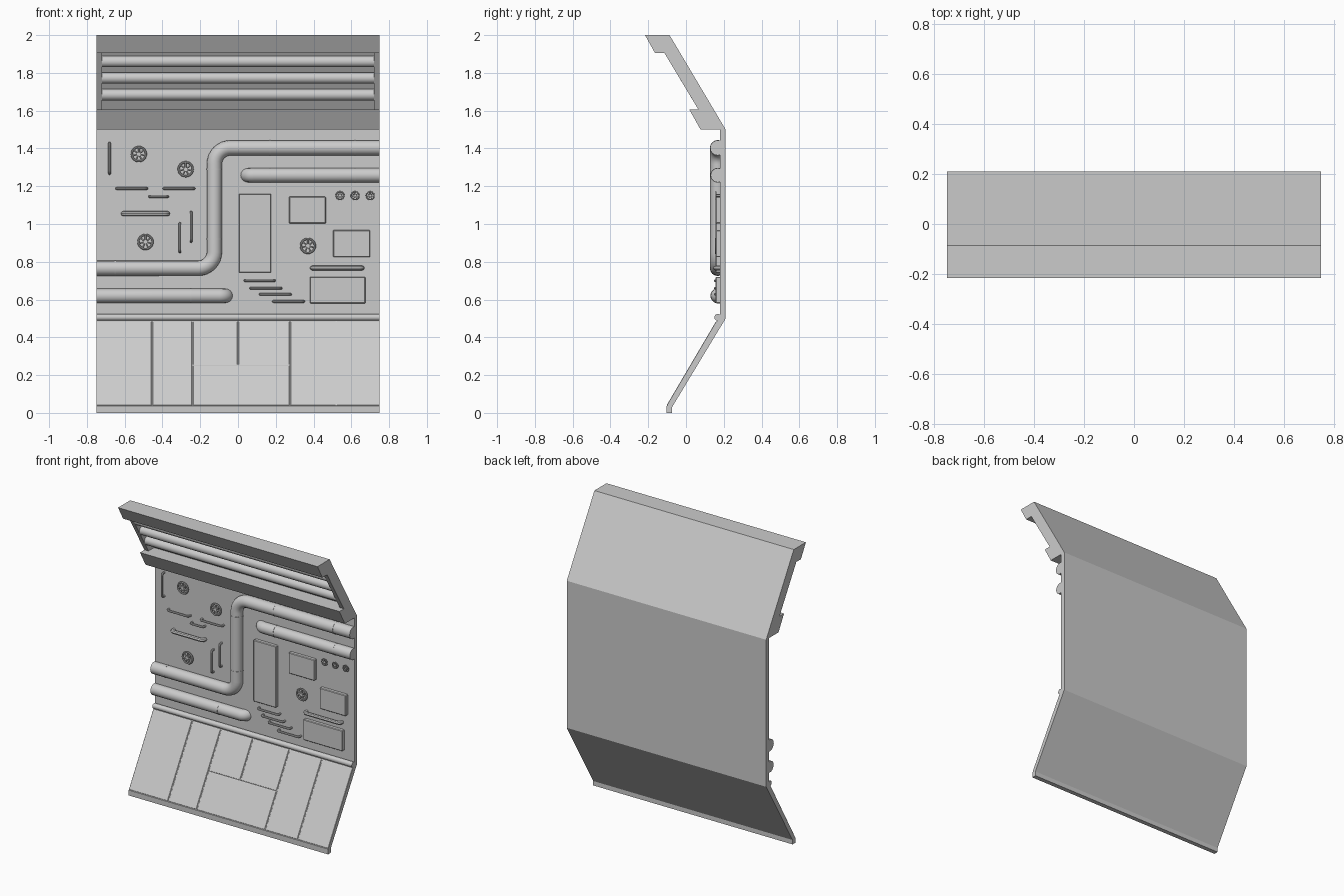
import bpy, bmesh, math
from mathutils import Vector

if "Cube" in bpy.data.objects:
    bpy.data.objects.remove(bpy.data.objects["Cube"])

W = 0.75          # half width
WALL = 0.18       # front face of the middle wall


def finish(ob, smooth=False):
    if smooth:
        bpy.ops.object.select_all(action='DESELECT')
        ob.select_set(True)
        bpy.context.view_layer.objects.active = ob
        bpy.ops.object.shade_smooth_by_angle(angle=math.radians(40))
    return ob


def prism(name, profile, x0, x1, bevel=0):
    """Extrude a (y, z) outline along x."""
    bm = bmesh.new()
    f = bm.faces.new([bm.verts.new((x0, y, z)) for y, z in profile])
    r = bmesh.ops.extrude_face_region(bm, geom=[f])
    bmesh.ops.translate(bm, vec=(x1 - x0, 0, 0),
                        verts=[v for v in r['geom'] if isinstance(v, bmesh.types.BMVert)])
    bmesh.ops.recalc_face_normals(bm, faces=bm.faces)
    me = bpy.data.meshes.new(name)
    bm.to_mesh(me)
    bm.free()
    ob = bpy.data.objects.new(name, me)
    bpy.context.collection.objects.link(ob)
    if bevel:
        m = ob.modifiers.new("Bevel", 'BEVEL')
        m.width, m.segments = bevel, 1
    return ob


def pipe(name, pts, r, fillet=0.0, res=4, cyclic=False):
    """Round tube along a path whose inner corners are filleted."""
    pts = [Vector(p) for p in pts]
    path = list(pts)
    if fillet:
        path = [pts[0]]
        for a, b, c in zip(pts, pts[1:], pts[2:]):
            u, v = (a - b).normalized(), (c - b).normalized()
            for i in range(9):
                t = math.radians(90 * i / 8)
                path.append(b + fillet * (u * (1 - math.sin(t)) + v * (1 - math.cos(t))))
        path.append(pts[-1])
    cu = bpy.data.curves.new(name, 'CURVE')
    cu.dimensions = '3D'
    cu.bevel_depth, cu.bevel_resolution, cu.use_fill_caps = r, res, True
    sp = cu.splines.new('POLY')
    sp.points.add(len(path) - 1)
    for q, p in zip(sp.points, path):
        q.co = (*p, 1)
    sp.use_cyclic_u = cyclic
    ob = bpy.data.objects.new(name, cu)
    bpy.context.collection.objects.link(ob)
    bpy.ops.object.select_all(action='DESELECT')
    ob.select_set(True)
    bpy.context.view_layer.objects.active = ob
    bpy.ops.object.convert(target='MESH')
    return finish(bpy.context.view_layer.objects.active, True)


# Bent wall shell: foot, sloped skirt, flat wall, leaning top with recess
prism("wall_shell", [
    (-0.074, 0), (-0.074, 0.03), (0.21, 0.5), (0.21, 1.5), (-0.087, 2.0), (-0.217, 2.0),
    (-0.164, 1.905), (-0.05, 1.905), (0.127, 1.605), (0.018, 1.605), (0.077, 1.5),
    (WALL, 1.5), (WALL, 0.5), (0.165, 0.487), (-0.099, 0.038), (-0.104, 0.036), (-0.104, 0)], -W, W)

# End strips closing the recess, and the three light tubes inside
for side, x0, x1 in (("left", -W, -0.72), ("right", 0.72, W)):
    prism("recess_end_" + side, [(-0.114, 1.905), (0.066, 1.605), (0.13, 1.605), (-0.047, 1.905)], x0, x1)
for z in (1.86, 1.773, 1.684):
    y = -0.114 + (1.905 - z) * 0.6 + 0.034
    pipe("recess_tube", [(-0.72, y, z), (0.72, y, z)], 0.03, res=6)

# Skirt plates on the lower slope
def skirt_y(z):
    return -0.105 + (z - 0.036) * 0.588

G = 0.003
for x0, x1, z0, z1 in ((-0.75, -0.455, 0.038, 0.487), (-0.455, -0.24, 0.038, 0.487),
                       (-0.24, 0.0, 0.254, 0.487), (0.0, 0.275, 0.254, 0.487),
                       (-0.24, 0.275, 0.038, 0.254), (0.275, 0.52, 0.038, 0.487),
                       (0.52, 0.75, 0.038, 0.487)):
    a, b = z0 + G / 2, z1 - G
    prism("skirt_plate", [(skirt_y(a), a), (skirt_y(b), b), (skirt_y(b) + 0.012, b), (skirt_y(a) + 0.012, a)],
          x0 + (G if x0 > -W else 0), x1 - (G if x1 < W else 0), 0.002)

# Round rail above the skirt
pipe("skirt_rail", [(-W, 0.168, 0.506), (W, 0.168, 0.506)], 0.018)

# Large pipes
PY = 0.168
pipe("main_pipe", [(-W, PY, 0.766), (-0.125, PY, 0.766), (-0.125, PY, 1.403), (W, PY, 1.403)],
     0.04, 0.085, 6)
pipe("upper_pipe", [(W, PY, 1.258), (0.048, PY, 1.258), (0.048, 0.208, 1.258)], 0.038, 0.036, 6)
pipe("lower_pipe", [(-W, PY, 0.62), (-0.062, PY, 0.62), (-0.062, 0.208, 0.62)], 0.038, 0.036, 6)

# Thin joint rings on the pipes
for x, z in ((0.17, 1.403), (0.62, 1.403), (0.17, 1.258), (0.62, 1.258),
             (-0.65, 0.766), (-0.25, 0.62)):
    pipe("pipe_joint", [(x - 0.003, PY, z), (x + 0.003, PY, z)], 0.0415 if z in (1.403, 0.766) else 0.0395, res=6)
for z in (1.29, 0.92):
    pipe("pipe_joint", [(-0.125, PY, z - 0.003), (-0.125, PY, z + 0.003)], 0.0415, res=6)

# Thin rods bent into the wall at both ends
RY = 0.155
def rod(a, b, r=0.007):
    (x0, z0), (x1, z1) = a, b
    d = Vector((x1 - x0, 0, z1 - z0)).normalized() * r
    p, q = Vector((x0, 0, z0)) + d, Vector((x1, 0, z1)) - d
    off, wall = Vector((0, RY, 0)), Vector((0, WALL + 0.008, 0))
    pipe("wall_rod", [p + wall, p + off, q + off, q + wall], r, 0.016, 2)

for x0, x1, z in ((-0.65, -0.475, 1.188), (-0.40, -0.225, 1.188), (-0.475, -0.365, 1.145),
                  (0.03, 0.20, 0.70), (0.06, 0.235, 0.66), (0.11, 0.285, 0.628), (0.18, 0.355, 0.59)):
    rod((x0, z), (x1, z))
for x, z0, z1 in ((-0.68, 1.26, 1.435), (-0.248, 0.90, 1.07), (-0.308, 0.845, 1.01)):
    rod((x, z0), (x, z1))
rod((-0.62, 1.055), (-0.36, 1.055), 0.013)
rod((0.38, 0.767), (0.67, 0.767), 0.012)

# Wall boxes
for x0, x1, z0, z1 in ((0.005, 0.175, 0.742, 1.16), (0.27, 0.465, 1.003, 1.145),
                       (0.503, 0.70, 0.825, 0.967), (0.38, 0.675, 0.58, 0.72)):
    prism("wall_box", [(0.157, z0), (0.157, z1), (0.185, z1), (0.185, z0)], x0, x1, 0.004)

# Valve hand wheels: rim, hub stem and spokes
def valve(x, z, R):
    y, t = 0.158, R * 0.13
    rim = [(x + (R - t) * math.cos(math.tau * i / 24), y, z + (R - t) * math.sin(math.tau * i / 24)) for i in range(24)]
    pipe("valve_rim", rim, t, res=2, cyclic=True)
    pipe("valve_stem", [(x, y - t, z), (x, WALL + 0.005, z)], R * 0.24)
    for i in range(7):
        a = math.tau * i / 7 + math.pi / 2
        pipe("valve_spoke", [(x, y, z), (x + (R - t) * math.cos(a), y, z + (R - t) * math.sin(a))], t * 0.9, res=1)

for x, z in ((-0.525, 1.37), (-0.277, 1.29), (-0.49, 0.905), (0.37, 0.884)):
    valve(x, z, 0.043)
for x in (0.54, 0.62, 0.70):
    valve(x, 1.15, 0.024)
